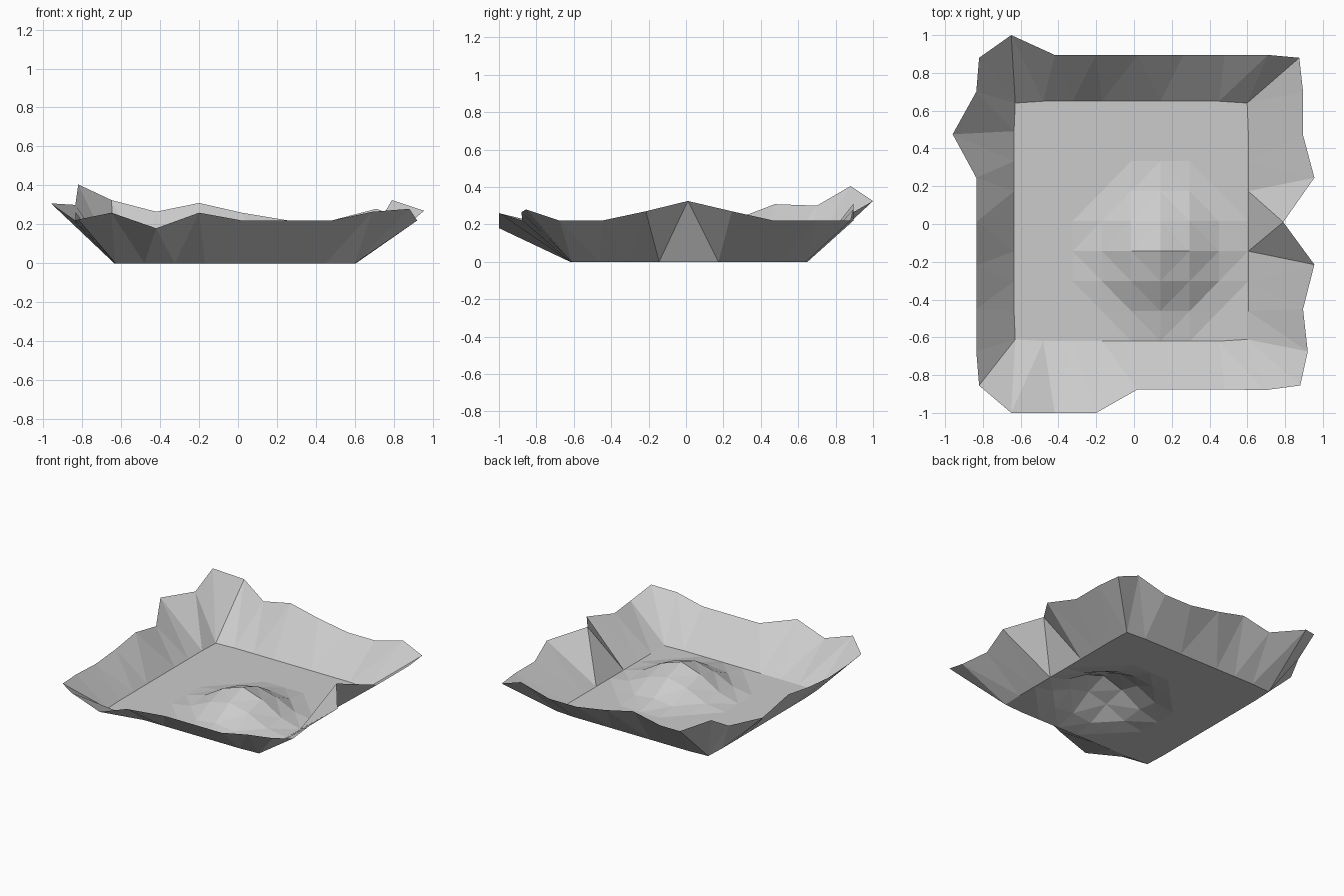
import bpy, bmesh
from math import hypot

if "Cube" in bpy.data.objects:
    bpy.data.objects.remove(bpy.data.objects["Cube"])

N = 8  # segments along each side of the floor
X0, X1, Y0, Y1 = -0.635, 0.605, -0.62, 0.65


def finish(bm, name):
    # split warped quads along the shorter diagonal, keep flat shading
    bmesh.ops.triangulate(bm, faces=bm.faces[:], quad_method='SHORT_EDGE')
    mesh = bpy.data.meshes.new(name)
    bm.to_mesh(mesh)
    bm.free()
    obj = bpy.data.objects.new(name, mesh)
    bpy.context.collection.objects.link(obj)


def floor_point(i, j):
    x = X0 + (X1 - X0) * i / N
    y = Y0 + (Y1 - Y0) * j / N
    # corners are pulled in slightly
    if i in (0, N) and j in (0, N):
        x, y = x * 0.99, y * 0.985
    # rounded mound, smooth falloff around an off-centre peak
    d = max(0, 1 - hypot(x - 0.14, y + 0.145) / 0.45)
    return (x, y, 0.185 * (3 * d * d - 2 * d ** 3))


# Floor with mound
bm = bmesh.new()
grid = [[bm.verts.new(floor_point(i, j)) for j in range(N + 1)] for i in range(N + 1)]
for i in range(N):
    for j in range(N):
        bm.faces.new((grid[i][j], grid[i + 1][j], grid[i + 1][j + 1], grid[i][j + 1]))
finish(bm, "floor_with_mound")

# Jagged rim, counter-clockwise from the front left corner, 8 points per side
front = [(-.82, -.855, .225), (-.65, -1, .26), (-.42, -1, .18), (-.2, -1, .26),
         (.02, -.875, .22), (.26, -.875, .22), (.48, -.875, .22), (.69, -.88, .265)]
right = [(.88, -.855, .28), (.92, -.675, .22), (.895, -.45, .22), (.955, -.215, .27),
         (.79, .01, .325), (.955, .245, .27), (.895, .47, .22), (.895, .7, .22)]
back = [(.875, .88, .22), (.71, .895, .28), (.48, .895, .22), (.26, .895, .22),
        (.02, .895, .26), (-.2, .895, .31), (-.42, .895, .265), (-.65, 1, .325)]
left = [(-.82, .88, .405), (-.835, .7, .3), (-.96, .475, .308), (-.835, .245, .22),
        (-.835, .01, .265), (-.835, -.22, .23), (-.835, -.45, .21), (-.835, -.675, .22)]

# Flared walls joining the floor edge to the rim
bm = bmesh.new()
edge = ([(k, 0) for k in range(N)] + [(N, k) for k in range(N)]
        + [(N - k, N) for k in range(N)] + [(0, N - k) for k in range(N)])
low = [bm.verts.new(floor_point(i, j)) for i, j in edge]
high = [bm.verts.new(p) for p in front + right + back + left]
for k in range(4 * N):
    n = (k + 1) % (4 * N)
    bm.faces.new((low[n], low[k], high[k], high[n]))
finish(bm, "flared_walls")
